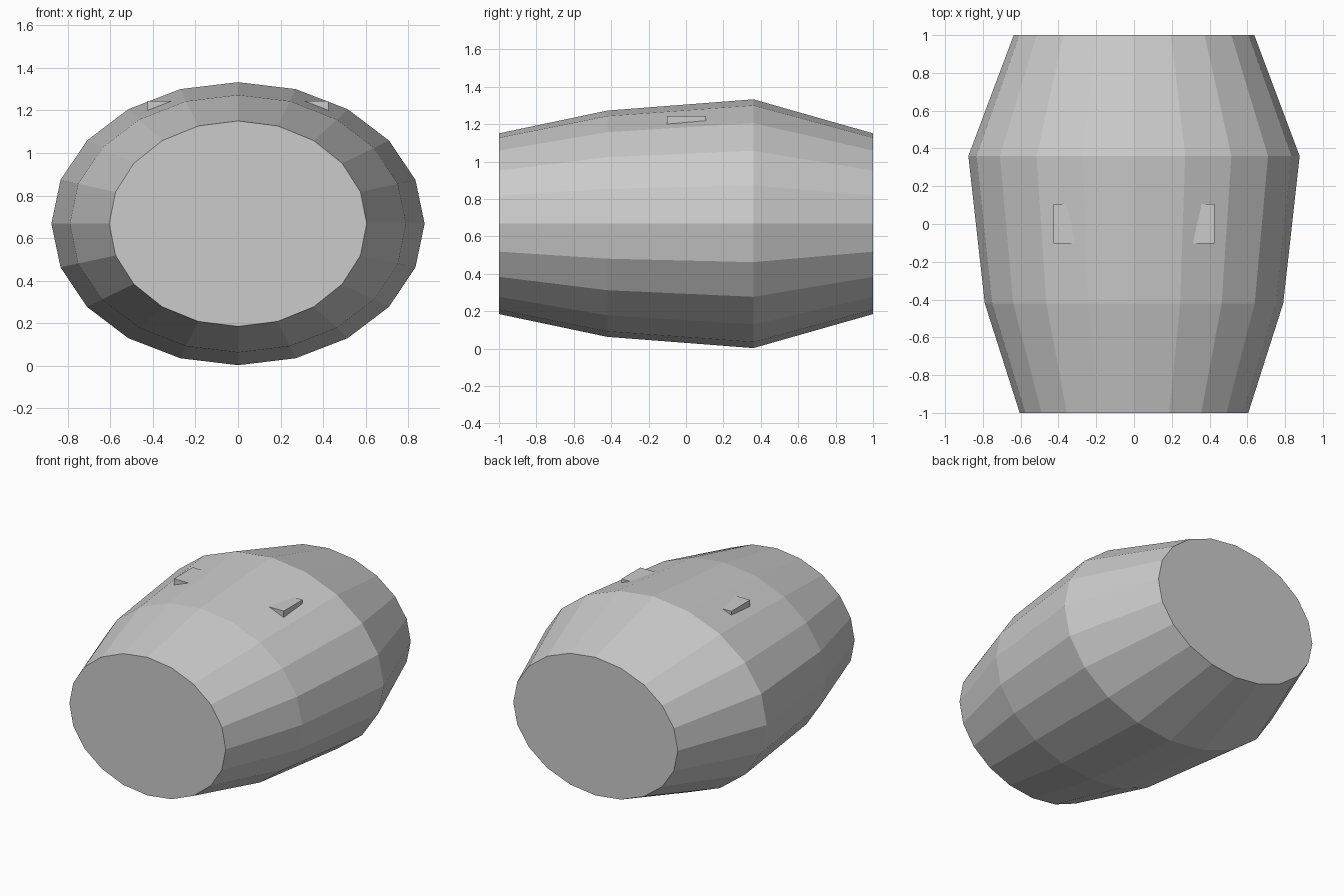
import bpy, bmesh, math

if "Cube" in bpy.data.objects:
    bpy.data.objects.remove(bpy.data.objects["Cube"])

SIDES = 20
CENTRE_Z = 0.668

# Barrel body: elliptical rings (y, half width, half height) lofted front to back
rings = [(-1.0, 0.605, 0.483), (-0.42, 0.79, 0.605),
         (0.36, 0.877, 0.665), (1.0, 0.637, 0.483)]
bm = bmesh.new()
loops = []
for y, rx, rz in rings:
    angles = [2 * math.pi * i / SIDES for i in range(SIDES)]
    loops.append([bm.verts.new((rx * math.sin(a), y, CENTRE_Z + rz * math.cos(a)))
                  for a in angles])
for a, b in zip(loops, loops[1:]):
    for i in range(SIDES):
        j = (i + 1) % SIDES
        bm.faces.new((a[i], a[j], b[j], b[i]))

# Flat end caps
bm.faces.new(loops[0])
bm.faces.new(loops[-1])
bmesh.ops.recalc_face_normals(bm, faces=bm.faces)
mesh = bpy.data.meshes.new("barrel_body")
bm.to_mesh(mesh)
bm.free()
body = bpy.data.objects.new("barrel_body", mesh)
bpy.context.collection.objects.link(body)

# Small blocks half sunk into the upper shoulders
for side, name in ((-1, "left_block"), (1, "right_block")):
    bpy.ops.mesh.primitive_cube_add(size=0.208, location=(side * 0.321, 0.002, 1.141))
    bpy.context.object.name = name
